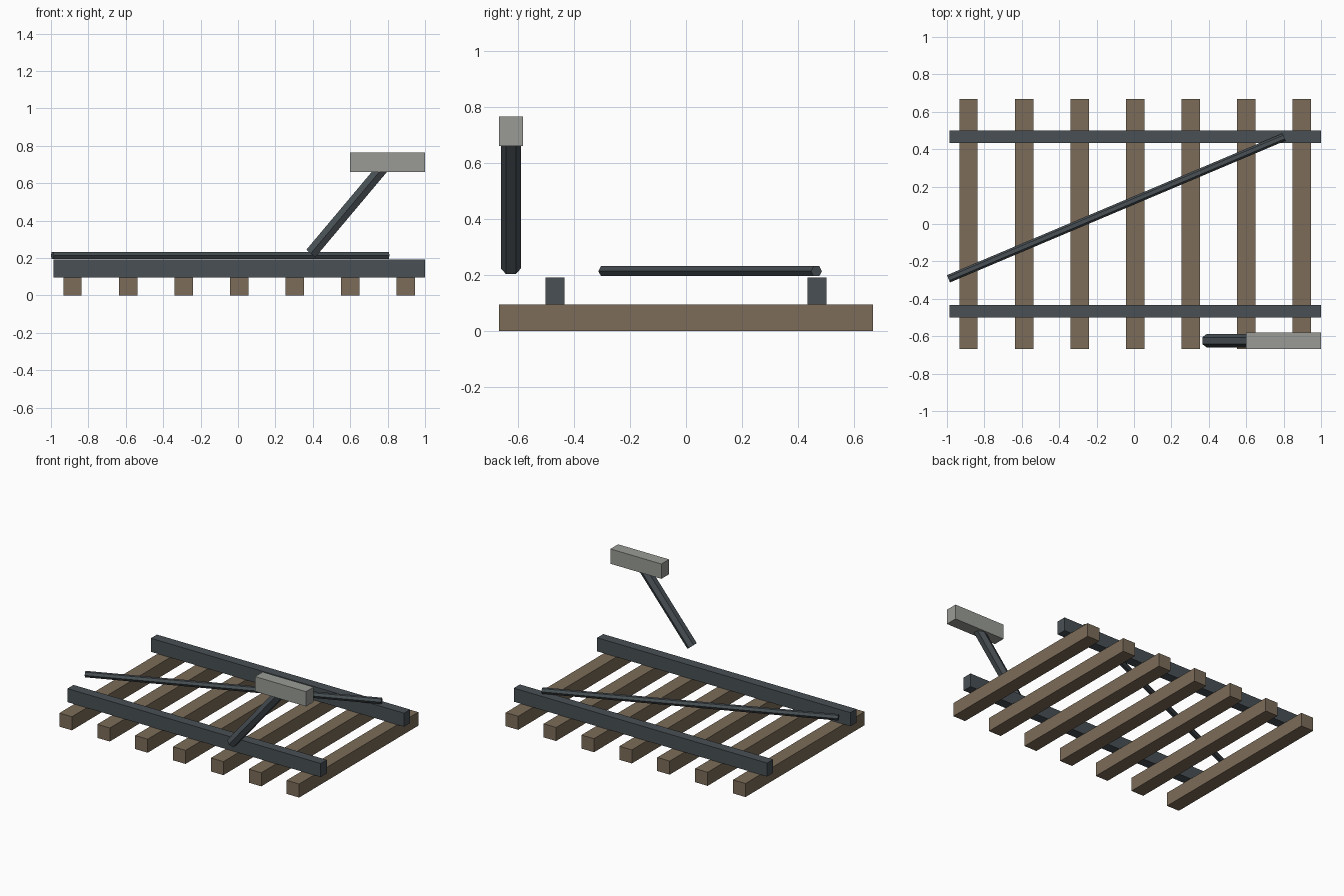
import bpy
from mathutils import Vector, Matrix

if "Cube" in bpy.data.objects:
    bpy.data.objects.remove(bpy.data.objects["Cube"])


def material(name, rgb):
    m = bpy.data.materials.new(name)
    m.diffuse_color = (*rgb, 1)
    m.use_nodes = True
    m.node_tree.nodes["Principled BSDF"].inputs["Base Color"].default_value = m.diffuse_color
    return m


wood = material("wood", (0.20, 0.15, 0.10))
steel = material("steel", (0.065, 0.08, 0.09))
grey = material("weight_grey", (0.32, 0.33, 0.30))


def box(name, lo, hi, mat):
    lo, hi = Vector(lo), Vector(hi)
    bpy.ops.mesh.primitive_cube_add(size=1)
    o = bpy.context.object
    o.name = name
    o.data.transform(Matrix.Translation((lo + hi) / 2) @ Matrix.Diagonal((*(hi - lo), 1)))
    o.data.materials.append(mat)


def hex_rod(name, a, b, radius, mat):
    # six-sided bar from a to b, two corners lying level on either side
    a, b = Vector(a), Vector(b)
    axis = (b - a).normalized()
    side = Vector((0, 0, 1)).cross(axis).normalized()
    up = axis.cross(side)
    bpy.ops.mesh.primitive_cylinder_add(vertices=6, radius=radius, depth=(b - a).length)
    o = bpy.context.object
    o.name = name
    # primitive corners sit on its local y axis
    rot = Matrix((up, side, -axis)).transposed().to_4x4()
    if rot.determinant() < 0:
        rot = Matrix((up, side, axis)).transposed().to_4x4()
    o.data.transform(Matrix.Translation((a + b) / 2) @ rot)
    o.data.materials.append(mat)


CX = 0.0065  # track centre

# Sleepers
for i in range(7):
    x = CX + (i - 3) * 0.297
    box(f"sleeper_{i + 1}", (x - 0.049, -0.667, 0), (x + 0.049, 0.667, 0.096), wood)

# Rails
for label, y in (("front", -0.467), ("back", 0.467)):
    box(f"{label}_rail", (CX - 0.993, y - 0.034, 0.096), (CX + 0.993, y + 0.034, 0.192), steel)

# Diagonal switch rod
hex_rod("switch_rod", (-0.992, -0.293, 0.214), (0.802, 0.465, 0.214), 0.021, steel)

# Lever arm and its counterweight
hex_rod("lever_arm", (0.389, -0.624, 0.224), (0.80, -0.624, 0.713), 0.036, steel)
box("counterweight", (0.60, -0.667, 0.66), (1.0, -0.581, 0.765), grey)
